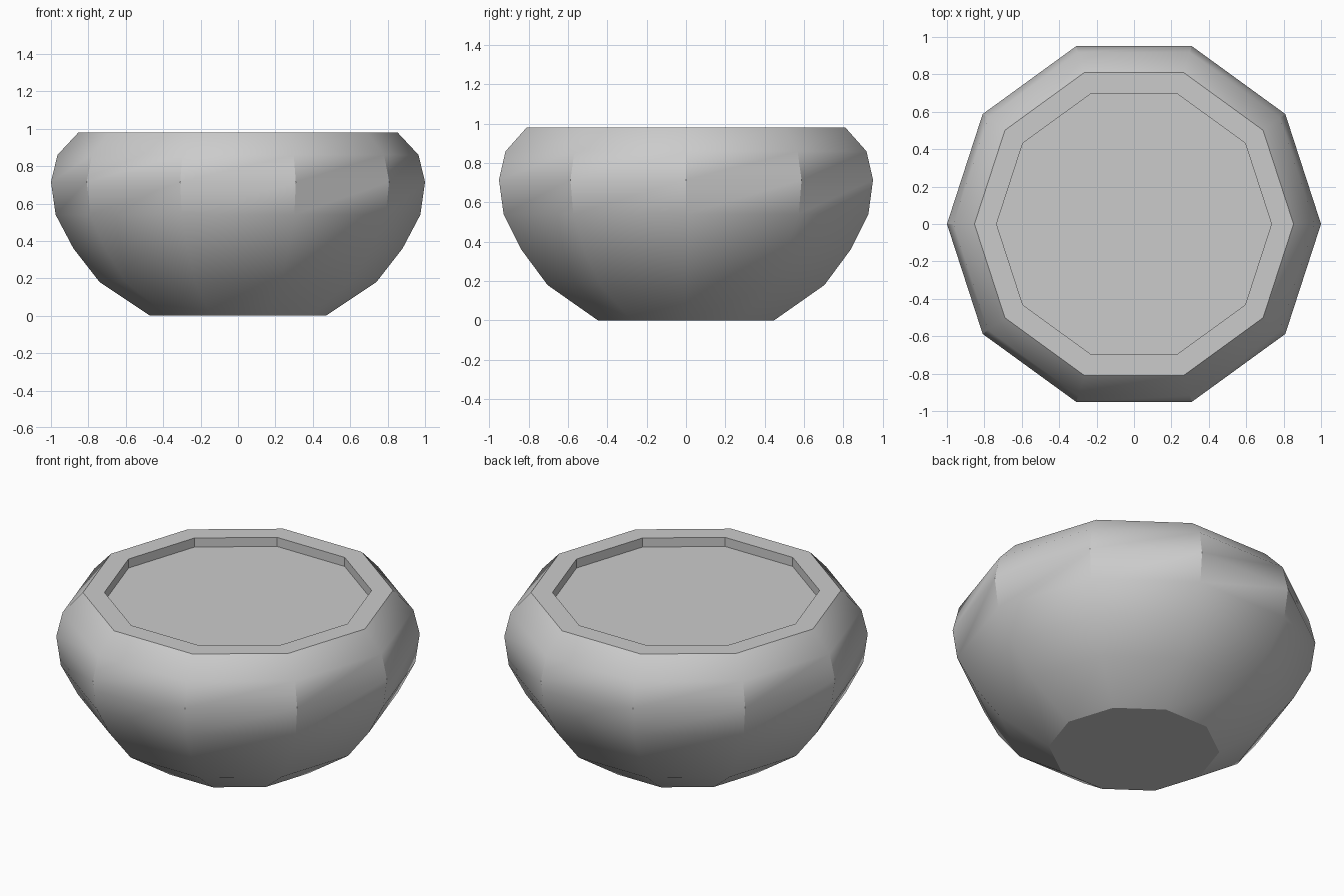
import bpy, bmesh, math

if "Cube" in bpy.data.objects:
    bpy.data.objects.remove(bpy.data.objects["Cube"])

SIDES = 10

def lathe(name, profile, cap_first=False, cap_last=False):
    """Sweep (radius, z) points around z into a ten-sided body."""
    bm = bmesh.new()
    rings = []
    for r, z in profile:
        rings.append([bm.verts.new((r * math.cos(2 * math.pi * i / SIDES),
                                    r * math.sin(2 * math.pi * i / SIDES), z))
                      for i in range(SIDES)])
    for a, b in zip(rings, rings[1:]):
        for i in range(SIDES):
            j = (i + 1) % SIDES
            bm.faces.new((a[i], a[j], b[j], b[i]))
    if cap_first:
        bm.faces.new(rings[0][::-1])
    if cap_last:
        bm.faces.new(rings[-1])
    mesh = bpy.data.meshes.new(name)
    bm.to_mesh(mesh)
    bm.free()
    obj = bpy.data.objects.new(name, mesh)
    bpy.context.collection.objects.link(obj)
    bpy.ops.object.select_all(action='DESELECT')
    obj.select_set(True)
    bpy.context.view_layer.objects.active = obj
    bpy.ops.object.shade_smooth_by_angle(angle=math.radians(35))
    return obj

# Bowl: rounded outside, flat rim, short inner wall
lathe("bowl", [(0.47, 0), (0.74, 0.18), (0.88, 0.36), (0.975, 0.54),
               (1.0, 0.715), (0.965, 0.86), (0.853, 0.98),
               (0.735, 0.98), (0.735, 0.925)], cap_first=True)

# Flat filling just below the rim
lathe("filling", [(0.735, 0.925)], cap_last=True)
